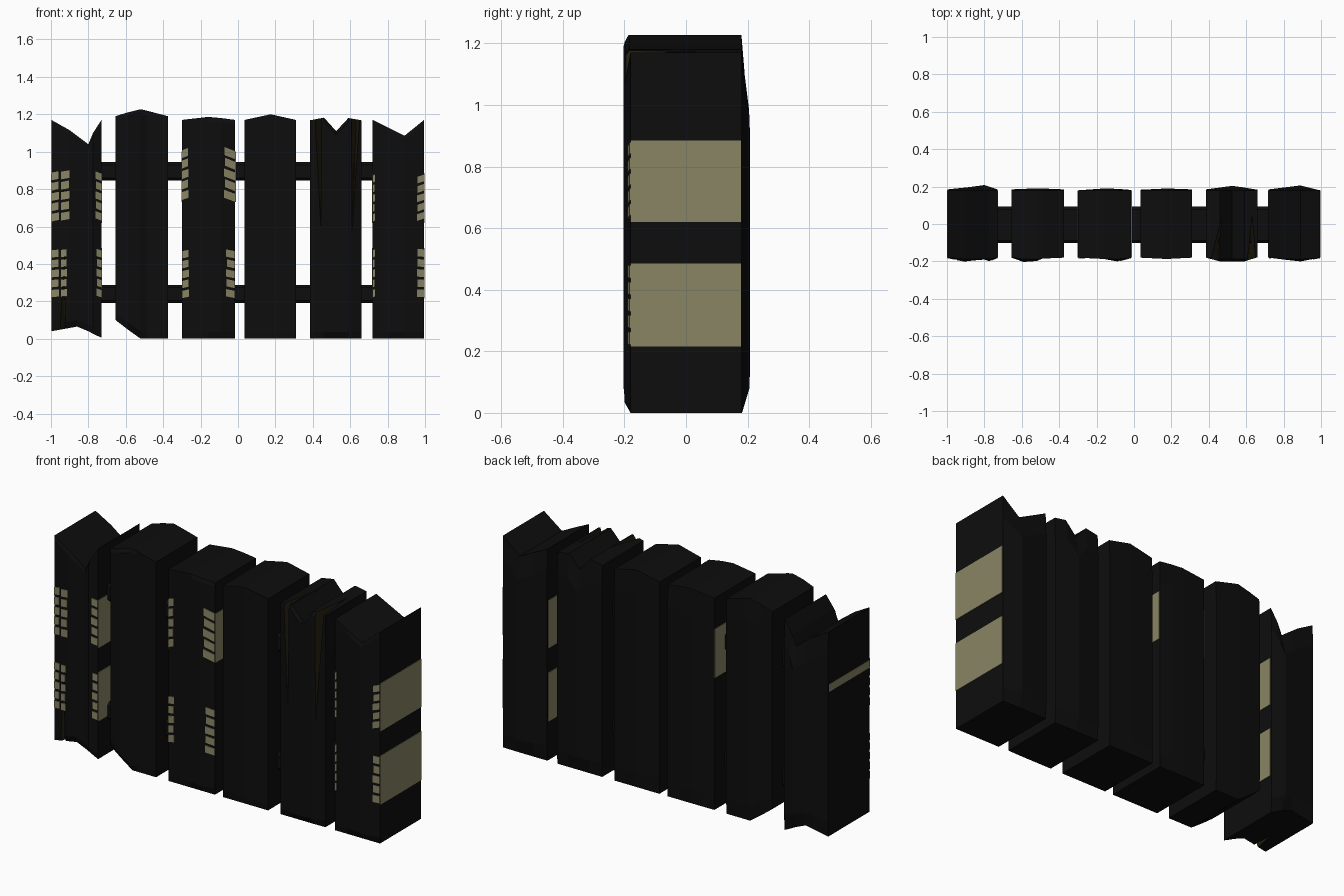
import bpy, bmesh

if "Cube" in bpy.data.objects:
    bpy.data.objects.remove(bpy.data.objects["Cube"])


def material(name, rgb):
    m = bpy.data.materials.new(name)
    m.diffuse_color = (*rgb, 1)
    m.use_nodes = True
    m.node_tree.nodes["Principled BSDF"].inputs["Base Color"].default_value = m.diffuse_color
    return m


BLACK = material("charred_wood", (0.004, 0.004, 0.004))
BROWN = material("split_wood", (0.022, 0.016, 0.006))
PAINT = material("pale_paint", (0.25, 0.235, 0.13))


def finish(name, bm, mats):
    bmesh.ops.recalc_face_normals(bm, faces=bm.faces[:])
    me = bpy.data.meshes.new(name)
    bm.to_mesh(me)
    bm.free()
    ob = bpy.data.objects.new(name, me)
    bpy.context.collection.objects.link(ob)
    for m in mats:
        me.materials.append(m)
    return ob


def add_box(bm, x0, x1, y0, y1, z0, z1):
    vs = [bm.verts.new((x, y, z)) for x in (x0, x1) for y in (y0, y1) for z in (z0, z1)]
    for f in ((0, 1, 3, 2), (4, 6, 7, 5), (0, 4, 5, 1), (2, 3, 7, 6), (0, 2, 6, 4), (1, 5, 7, 3)):
        bm.faces.new([vs[i] for i in f])


# Plank: lofted along x; each station is (x, front y, back y, bottom z, top z)
def plank(name, stations):
    bm = bmesh.new()
    rings = []
    for x, yf, yb, zb, zt in stations:
        pts = [(max(yf, -0.18), zb), (yf, zb + 0.035), (yf, zt - 0.02), (max(yf, -0.187), zt),
               (min(yb, 0.18), zt), (yb, zt - 0.12), (yb, zb + 0.08), (min(yb, 0.182), zb)]
        rings.append([bm.verts.new((x, y, z)) for y, z in pts])
    for a, b in zip(rings, rings[1:]):
        for i in range(8):
            j = (i + 1) % 8
            bm.faces.new((a[i], a[j], b[j], b[i]))
    bm.faces.new(rings[0])
    bm.faces.new(rings[-1][::-1])
    return finish(name, bm, [BLACK, BROWN])


# Split: a pointed wedge cut into a plank, leaving brown wood inside
def split(ob, corners):
    bm = bmesh.new()
    v = [bm.verts.new(c) for c in corners]
    for f in ((0, 1, 2), (0, 1, 3), (1, 2, 3), (0, 2, 3)):
        bm.faces.new([v[i] for i in f]).material_index = 1
    cutter = finish("split_cutter", bm, [BLACK, BROWN])
    cutter.hide_render = True
    mod = ob.modifiers.new("split", 'BOOLEAN')
    mod.operation, mod.solver, mod.object = 'DIFFERENCE', 'EXACT', cutter
    bpy.context.view_layer.objects.active = ob
    bpy.ops.object.modifier_apply(modifier=mod.name)
    bpy.data.objects.remove(cutter)


def front_y(stations, x):
    for a, b in zip(stations, stations[1:]):
        if x <= b[0]:
            return a[1] + (b[1] - a[1]) * max(0, x - a[0]) / (b[0] - a[0])
    return stations[-1][1]


# Chipped paint: a column of slanted blocks on the front face of a plank
def chips(name, stations, x_out, x_in, z0, z1, slant=0.015, n=5, gap=0.014):
    bm = bmesh.new()
    step = (z1 - z0) / n
    for k in range(n):
        lo, hi = z0 + k * step + gap / 2, z0 + (k + 1) * step - gap / 2
        # the column narrows unevenly towards its ends
        xi = x_in + (x_out - x_in) * (0.0, 0.08, 0.0, 0.1, 0.04)[k % 5]
        vs = []
        for dy in (-0.003, 0.015):
            for x, z in ((x_out, lo), (xi, lo + slant), (xi, hi + slant), (x_out, hi)):
                vs.append(bm.verts.new((x, front_y(stations, x) + dy, z)))
        bm.faces.new(vs[:4])
        bm.faces.new(vs[4:][::-1])
        for i in range(4):
            j = (i + 1) % 4
            bm.faces.new((vs[i], vs[j], vs[j + 4], vs[i + 4]))
    finish(name, bm, [PAINT])


# Painted band on the side face of a plank
def side_band(name, x, z0, z1):
    bm = bmesh.new()
    add_box(bm, x - 0.003, x + 0.003, -0.18, 0.178, z0, z1)
    finish(name, bm, [PAINT])


P = [
    [(-0.998, -.18, .185, .04, 1.17), (-.9, -.2, .195, .058, 1.115), (-.86, -.195, .2, .065, 1.085),
     (-.8, -.19, .208, .04, 1.04), (-.775, -.198, .2, .027, 1.10), (-.73, -.18, .185, .005, 1.17)],
    [(-.655, -.18, .185, .1, 1.19), (-.59, -.203, .188, .05, 1.21), (-.52, -.198, .19, 0, 1.227),
     (-.49, -.185, .19, 0, 1.22), (-.375, -.18, .185, 0, 1.19)],
    [(-.3, -.18, .18, 0, 1.17), (-.16, -.187, .19, 0, 1.186), (-.09, -.2, .188, 0, 1.18),
     (-.015, -.18, .182, 0, 1.17)],
    [(.035, -.18, .183, 0, 1.17), (.175, -.187, .19, 0, 1.2), (.31, -.18, .185, 0, 1.17)],
    [(.385, -.18, .185, 0, 1.168), (.46, -.2, .195, 0, 1.182), (.525, -.2, .204, 0, 1.11),
     (.59, -.2, .195, 0, 1.18), (.66, -.178, .183, 0, 1.168)],
    [(.72, -.18, .185, 0, 1.17), (.80, -.19, .195, 0, 1.13), (.89, -.2, .206, 0, 1.085),
     (.995, -.18, .18, 0, 1.17)],
]
planks = [plank(f"plank_{i + 1}", s) for i, s in enumerate(P)]

# Splits in the fifth plank (from the top) and the first plank (from the bottom)
split(planks[4], [(.392, -.25, 1.25), (.442, -.25, 1.25), (.438, -.25, .43), (.47, .05, 1.25)])
split(planks[4], [(.60, -.25, 1.25), (.66, -.25, 1.25), (.605, -.25, .43), (.635, .07, 1.25)])
split(planks[0], [(-.968, -.25, -.05), (-.925, -.25, -.05), (-.922, -.25, .70), (-.93, -.03, -.05)])

# Rails running through all planks
for name, z0, z1 in (("lower_rail", .19, .288), ("upper_rail", .845, .945)):
    bm = bmesh.new()
    add_box(bm, -.9, .9, -.102, .093, z0, z1)
    bmesh.ops.bevel(bm, geom=[e for e in bm.edges if abs(e.verts[0].co.x - e.verts[1].co.x) > 1],
                    offset=0.015, segments=1, affect='EDGES')
    finish(name, bm, [BLACK])

# Front paint chips: (plank index, outer x, inner x, z0, z1, slant)
for i, xo, xi, z0, z1, s in (
        (0, -.996, -.957, .62, .895, .008), (0, -.947, -.9, .625, .9, .008),
        (0, -.996, -.957, .215, .48, .004), (0, -.947, -.915, .217, .482, .004),
        (0, -.731, -.762, .625, .89, .012), (0, -.731, -.757, .215, .48, .008),
        (2, -.299, -.265, .735, 1.015, .012), (2, -.299, -.262, .21, .475, .008),
        (2, -.016, -.075, .725, 1.01, .022), (2, -.016, -.065, .21, .475, .01),
        (5, .721, .732, .62, .88, .005), (5, .721, .732, .215, .48, .005),
        (5, .994, .957, .635, .885, -.012), (5, .994, .957, .215, .485, .002)):
    chips("front_paint_chips", P[i], xo, xi, z0, z1, s)

# Side paint bands
for x, z0, z1 in ((.995, .62, .885), (.995, .215, .485), (.72, .62, .885), (.72, .215, .485),
                  (-.73, .62, .885), (-.73, .215, .485), (-.015, .73, 1.0), (-.3, .73, 1.0),
                  (-.997, .838, .88)):
    side_band("side_paint_band", x, z0, z1)
